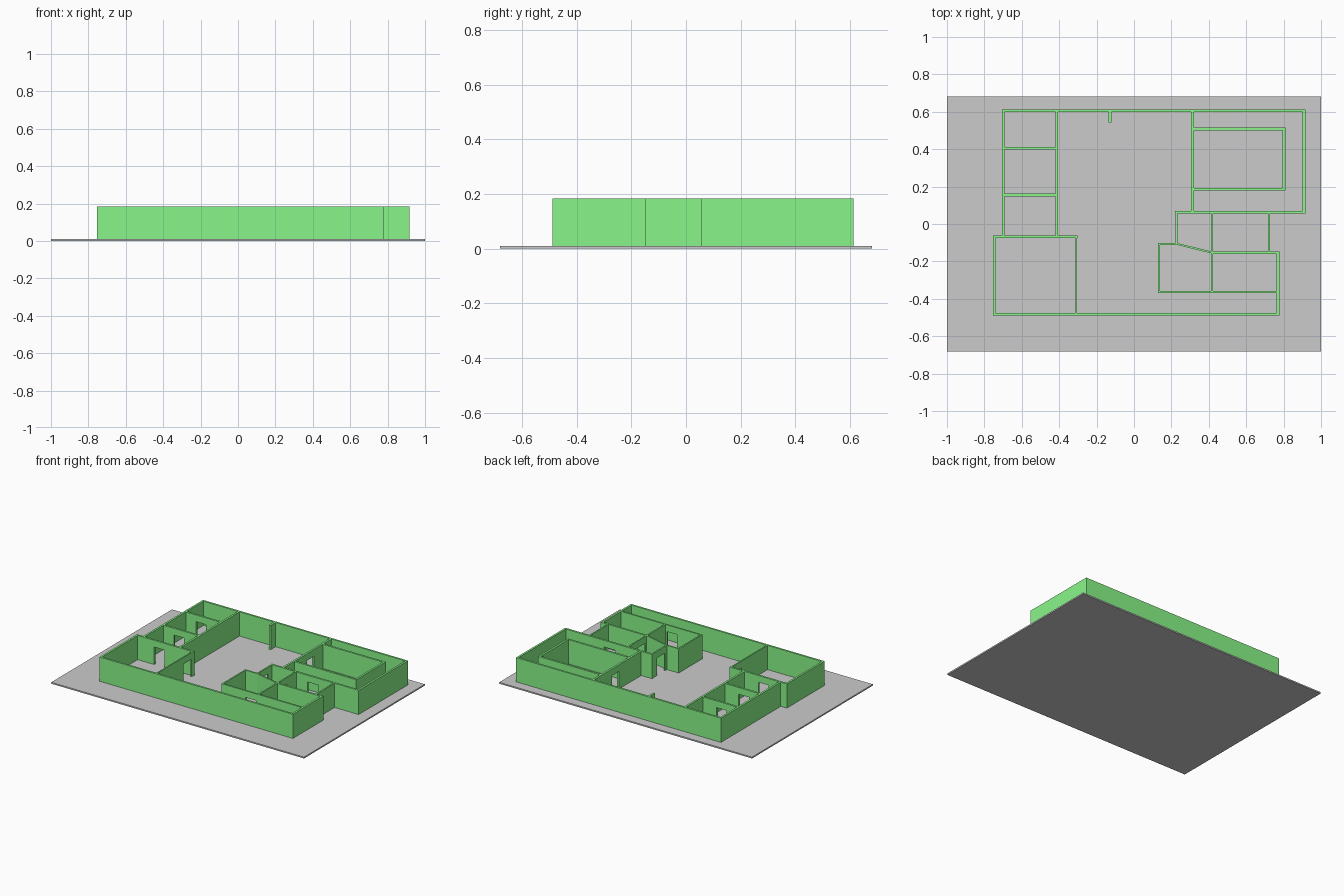
import bpy, bmesh
from mathutils import Vector

if "Cube" in bpy.data.objects:
    bpy.data.objects.remove(bpy.data.objects["Cube"])

BASE, TOP, DOOR, T = 0.01, 0.183, 0.135, 0.014

green = bpy.data.materials.new("wall_green")
green.diffuse_color = (0.25, 0.92, 0.25, 1)
green.use_nodes = True
green.node_tree.nodes["Principled BSDF"].inputs["Base Color"].default_value = green.diffuse_color


def finish(name, bm, mat=None):
    bmesh.ops.recalc_face_normals(bm, faces=bm.faces)
    me = bpy.data.meshes.new(name)
    bm.to_mesh(me)
    bm.free()
    ob = bpy.data.objects.new(name, me)
    bpy.context.collection.objects.link(ob)
    if mat:
        me.materials.append(mat)


def wall(name, p, q, doors=(), t=T):
    """Upright wall from p to q; doors are (start, end) on the wall's axis."""
    p, q = Vector(p), Vector(q)
    d = (q - p).normalized()
    length = (q - p).length
    start = p.y if abs(d.y) > abs(d.x) else p.x
    # side profile with doorway notches
    prof = [(-t / 2, BASE)]
    for a, b in doors:
        a, b = a - start, b - start
        prof += [(a, BASE), (a, DOOR), (b, DOOR), (b, BASE)]
    prof += [(length + t / 2, BASE), (length + t / 2, TOP), (-t / 2, TOP)]
    n = Vector((-d.y, d.x)) * t / 2
    bm = bmesh.new()
    verts = [bm.verts.new((*(p + d * s - n), z)) for s, z in prof]
    face = bm.faces.new(verts)
    ext = bmesh.ops.extrude_face_region(bm, geom=[face])["geom"]
    moved = [v for v in ext if isinstance(v, bmesh.types.BMVert)]
    bmesh.ops.translate(bm, verts=moved, vec=(2 * n.x, 2 * n.y, 0))
    finish(name, bm, green)


def wall_x(name, y, x0, x1, doors=(), t=T):
    wall(name, (x0, y), (x1, y), doors, t)


def wall_y(name, x, y0, y1, doors=(), t=T):
    wall(name, (x, y0), (x, y1), doors, t)


# ground slab
bm = bmesh.new()
bmesh.ops.create_cube(bm, size=1)
bmesh.ops.scale(bm, verts=bm.verts, vec=(2, 1.364, BASE))
bmesh.ops.translate(bm, verts=bm.verts, vec=(0, 0, BASE / 2))
finish("ground_slab", bm)

# outer walls
wall_x("back_wall", 0.606, -0.699, 0.909)
wall_x("front_wall", -0.482, -0.747, 0.77)
wall_y("right_back_wall", 0.909, 0.062, 0.606)
wall_y("right_front_wall", 0.77, -0.482, -0.153)
wall_y("left_back_wall", -0.699, -0.069, 0.606)
wall_y("left_front_wall", -0.747, -0.482, -0.069)

# left row of rooms, doors lined up
row_door = [(-0.61, -0.53)]
wall_y("left_row_wall", -0.414, -0.069, 0.606)
wall_x("left_row_divider_back", 0.405, -0.699, -0.414, row_door)
wall_x("left_row_divider_mid", 0.155, -0.699, -0.414, row_door)
wall_x("left_row_divider_front", -0.069, -0.747, -0.308, row_door)
wall_y("front_left_room_wall", -0.308, -0.482, -0.069, [(-0.18, -0.09)], 0.009)

# short stub on the back wall
wall_y("back_stub", -0.128, 0.55, 0.606)

# back right hall with the inner room
wall_y("hall_left_wall", 0.313, 0.062, 0.606, [(0.32, 0.40)])
wall_x("inner_room_back", 0.508, 0.313, 0.802)
wall_x("inner_room_front", 0.186, 0.313, 0.802)
wall_y("inner_room_right", 0.802, 0.186, 0.508)
wall_x("hall_front_wall", 0.062, 0.227, 0.909, [(0.51, 0.60)])

# front right rooms
wall_y("small_room_left", 0.227, -0.106, 0.062, [(-0.08, 0.01)], 0.01)
wall_y("room_divider", 0.418, -0.364, 0.062, [(-0.13, -0.05)], 0.01)
wall_y("middle_room_right", 0.721, -0.153, 0.062, (), 0.01)
wall_x("middle_room_front", -0.153, 0.418, 0.77)
wall("slanted_wall", (0.227, -0.106), (0.418, -0.153), (), 0.01)
wall_x("corner_room_back", -0.106, 0.134, 0.227, (), 0.01)
wall_y("corner_room_left", 0.134, -0.364, -0.106, (), 0.01)
wall_x("corner_room_front", -0.364, 0.134, 0.77, [(0.32, 0.40)], 0.012)
